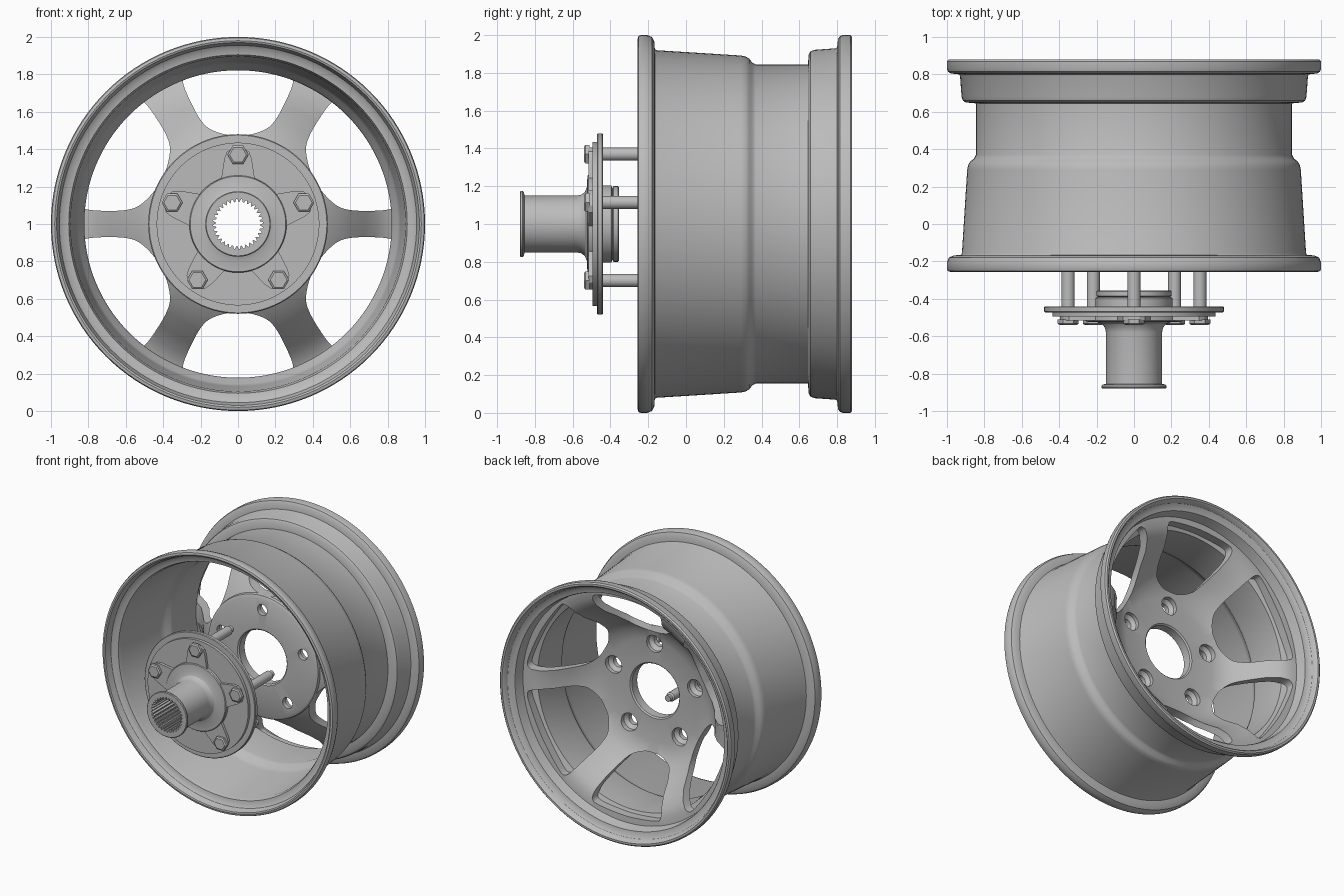
import bpy, bmesh
from math import sin, cos, pi, radians
from mathutils import Vector, Matrix

cube = bpy.data.objects.get("Cube")
if cube:
    bpy.data.objects.remove(cube)

metal = bpy.data.materials.new("grey_metal")
metal.use_nodes = True
grey = (0.5, 0.5, 0.5, 1)
metal.diffuse_color = grey
metal.node_tree.nodes["Principled BSDF"].inputs["Base Color"].default_value = grey

AXIS = Vector((0, 0, 1))          # the wheel axis runs along y at this height
LUG_RADIUS = 0.37
LUGS = [radians(90 + 72 * i) for i in range(5)]


def finish(name, bm):
    bmesh.ops.remove_doubles(bm, verts=bm.verts, dist=0.0001)
    bmesh.ops.recalc_face_normals(bm, faces=bm.faces)
    mesh = bpy.data.meshes.new(name)
    bm.to_mesh(mesh)
    bm.free()
    mesh.materials.append(metal)
    ob = bpy.data.objects.new(name, mesh)
    bpy.context.collection.objects.link(ob)
    return ob


def lathe(name, profile, steps=96, x=0, z=0, closed=True):
    """Spin an (r, y) profile round an axis parallel to y."""
    bm = bmesh.new()
    centre = AXIS + Vector((x, 0, z))
    vs = [bm.verts.new(centre + Vector((r, y, 0))) for r, y in profile]
    pairs = list(zip(vs, vs[1:])) + ([(vs[-1], vs[0])] if closed else [])
    edges = [bm.edges.new(p) for p in pairs]
    bmesh.ops.spin(bm, geom=vs + edges, cent=centre, axis=(0, 1, 0),
                   angle=2 * pi, steps=steps, use_duplicate=False)
    return finish(name, bm)


def prism(name, outline, y0, y1, angle=0):
    """Extrude an outline (radial, tangential) along y, turned to an angle."""
    bm = bmesh.new()
    face = bm.faces.new([bm.verts.new(AXIS + Vector((
        u * cos(angle) - v * sin(angle), y0, u * sin(angle) + v * cos(angle))))
        for u, v in outline])
    top = bmesh.ops.extrude_face_region(bm, geom=[face])["geom"]
    bmesh.ops.translate(bm, vec=(0, y1 - y0, 0),
                        verts=[g for g in top if isinstance(g, bmesh.types.BMVert)])
    return finish(name, bm)


def smooth_loop(points, cuts=4):
    """Closed Catmull-Rom curve through the points."""
    pts, n, out = [Vector(p) for p in points], len(points), []
    for i in range(n):
        a, b, c, d = (pts[(i + k - 1) % n] for k in range(4))
        for j in range(cuts):
            t = j / cuts
            out.append((2 * b + (c - a) * t + (2 * a - 5 * b + 4 * c - d) * t ** 2
                        + (3 * b - a - 3 * c + d) * t ** 3) / 2)
    return out


def cut(ob, cutters):
    for c in cutters:
        mod = ob.modifiers.new("cut", "BOOLEAN")
        mod.operation, mod.solver, mod.object = "DIFFERENCE", "EXACT", c
        bpy.context.view_layer.objects.active = ob
        bpy.ops.object.modifier_apply(modifier=mod.name)
        bpy.data.objects.remove(c)


def polar(r, a):
    return r * cos(a), r * sin(a)


# Barrel of the rim: outer skin front to back, then inner skin back to front
outer = [(0.98, -0.256), (0.995, -0.252), (1.0, -0.24), (1.0, -0.205), (0.99, -0.18),
         (0.965, -0.168), (0.925, -0.165), (0.92, -0.155), (0.892, 0.29), (0.887, 0.315),
         (0.875, 0.335), (0.855, 0.35), (0.845, 0.37), (0.845, 0.645), (0.9, 0.65),
         (0.915, 0.66), (0.922, 0.68), (0.93, 0.79), (0.935, 0.8), (0.98, 0.805),
         (0.995, 0.815), (1.0, 0.83), (1.0, 0.87), (0.99, 0.88)]
inner = [(0.975, 0.88), (0.965, 0.87), (0.955, 0.84), (0.935, 0.825), (0.905, 0.82),
         (0.9, 0.81), (0.89, 0.72), (0.87, 0.68), (0.822, 0.66), (0.822, 0.37),
         (0.83, 0.345), (0.855, 0.32), (0.868, 0.28), (0.895, -0.16), (0.905, -0.185),
         (0.935, -0.19), (0.955, -0.205), (0.965, -0.235), (0.97, -0.252)]
lathe("rim_barrel", outer + inner, steps=128)

# Dished spoke disc with a flat mounting pad
disc = lathe("spoke_disc", [
    (0.205, 0.31), (0.215, 0.3), (0.455, 0.3), (0.475, 0.31), (0.48, 0.33),
    (0.53, 0.365), (0.6, 0.43), (0.68, 0.53), (0.75, 0.61), (0.82, 0.655), (0.875, 0.67),
    (0.895, 0.74), (0.83, 0.735), (0.77, 0.705), (0.7, 0.64), (0.62, 0.53),
    (0.55, 0.455), (0.48, 0.41), (0.4, 0.39), (0.215, 0.385), (0.205, 0.375)])

# Six windows between the spokes, then the countersunk lug holes
half = [(0.48, 0.08), (0.51, 0.17), (0.56, 0.225), (0.65, 0.28), (0.74, 0.322),
        (0.79, 0.325), (0.815, 0.29), (0.835, 0.16)]
loop = [(0.475, 0)] + half + [(0.845, 0)] + [(u, -v) for u, v in reversed(half)]
cutters = []
for degrees, width in ((29, 1), (90, 0.9), (151, 1), (209, 1), (270, 0.9), (331, 1)):
    shape = smooth_loop([(u, v * width) for u, v in loop])
    cutters.append(prism("window_cutter", shape, 0.2, 0.9, radians(degrees)))
for a in LUGS:
    x, z = polar(LUG_RADIUS, a)
    cutters.append(lathe("lug_cutter", [
        (0, 0.2), (0.042, 0.2), (0.042, 0.335), (0.068, 0.36), (0.068, 0.5), (0, 0.5)],
        24, x, z, closed=False))
cut(disc, cutters)

# Axle flange with its neck, front collar and rear pilot
flange = lathe("axle_flange", [
    (0.08, -0.88), (0.17, -0.88), (0.175, -0.875), (0.175, -0.865), (0.168, -0.858),
    (0.15, -0.855), (0.15, -0.58), (0.155, -0.555), (0.17, -0.535), (0.195, -0.525),
    (0.255, -0.522), (0.26, -0.515), (0.26, -0.495), (0.435, -0.495), (0.435, -0.472),
    (0.475, -0.472), (0.48, -0.467), (0.48, -0.445), (0.475, -0.44), (0.205, -0.44),
    (0.205, -0.395), (0.19, -0.39), (0.2, -0.385), (0.2, -0.36), (0.195, -0.355),
    (0.08, -0.355)])

# Splined bore
teeth = 32
bore = [polar(0.134 if k % 4 < 2 else 0.118, 2 * pi * (k + 0.5) / (teeth * 4))
        for k in range(teeth * 4)]
cut(flange, [prism("bore_cutter", bore, -1, -0.2)])

# Lug pads, hexagonal heads and studs
pad = [(0.24, -0.09), (0.35, -0.073), (0.385, -0.06), (0.405, -0.03)]
pad += [(u, -v) for u, v in reversed(pad)]
for i, a in enumerate(LUGS, 1):
    x, z = polar(LUG_RADIUS, a)
    prism(f"lug_pad_{i}", pad, -0.516, -0.49, a)
    lathe(f"bolt_head_{i}", [(0, -0.54), (0.045, -0.54), (0.056, -0.533),
                             (0.056, -0.51), (0, -0.51)], 6, x, z, closed=False)
    lathe(f"stud_{i}", [(0, -0.5), (0.035, -0.5), (0.035, -0.12), (0.024, -0.11),
                        (0.024, -0.085), (0, -0.085)], 24, x, z, closed=False)

# Smooth shading with crisp edges
bpy.ops.object.select_all(action="DESELECT")
for ob in bpy.context.collection.objects:
    if ob.type == "MESH" and ob.data.materials and ob.data.materials[0] == metal:
        ob.select_set(True)
        bpy.context.view_layer.objects.active = ob
bpy.ops.object.shade_smooth_by_angle(angle=radians(30))
